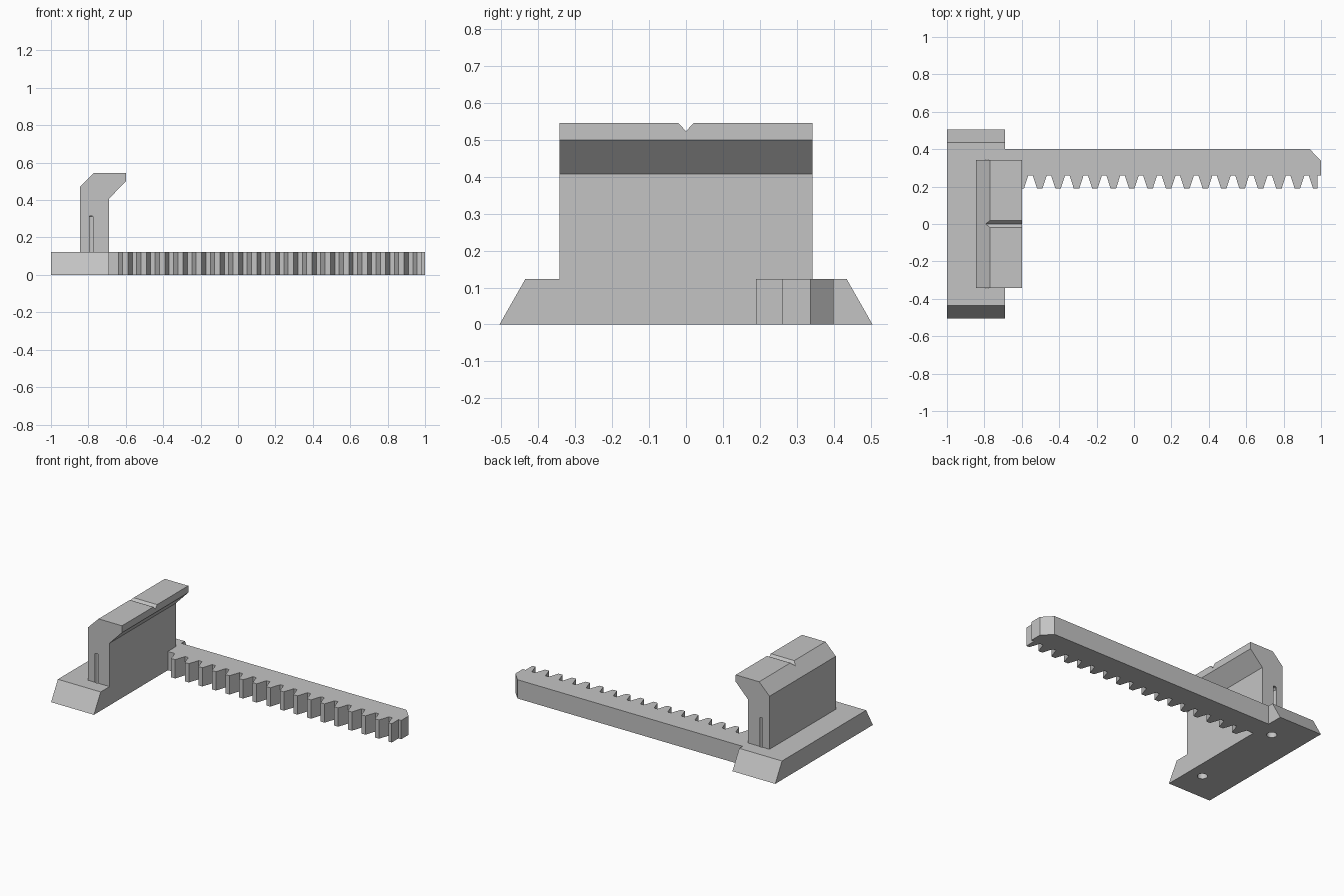
import bpy
import bmesh
from mathutils import Vector

default = bpy.data.objects.get("Cube")
if default:
    bpy.data.objects.remove(default, do_unlink=True)

grey = bpy.data.materials.new("plain grey")
grey.use_nodes = True
GREY = (0.55, 0.55, 0.55, 1)
grey.diffuse_color = GREY
grey.node_tree.nodes["Principled BSDF"].inputs["Base Color"].default_value = GREY


def add_object(name, bm):
    bmesh.ops.recalc_face_normals(bm, faces=bm.faces)
    mesh = bpy.data.meshes.new(name)
    bm.to_mesh(mesh)
    bm.free()
    mesh.materials.append(grey)
    obj = bpy.data.objects.new(name, mesh)
    bpy.context.collection.objects.link(obj)
    return obj


def extrude(name, points, axis, start, end):
    """Prism from a 2D outline swept along one axis."""
    bm = bmesh.new()
    verts = []
    for p in points:
        co = list(p)
        co.insert("xyz".index(axis), start)
        verts.append(bm.verts.new(co))
    face = bm.faces.new(verts)
    swept = bmesh.ops.extrude_face_region(bm, geom=[face])["geom"]
    offset = Vector([end - start if a == axis else 0 for a in "xyz"])
    bmesh.ops.translate(bm, vec=offset,
                        verts=[v for v in swept if isinstance(v, bmesh.types.BMVert)])
    return add_object(name, bm)


def drill(name, x, y, radius, top, segments=32):
    """Upright drill-shaped cutter with a short pointed tip."""
    bm = bmesh.new()
    rings = [(radius, -0.05), (radius, top - 0.005), (radius * 0.6, top + 0.007)]
    for (r1, z1), (r2, z2) in zip(rings, rings[1:]):
        part = bmesh.ops.create_cone(bm, cap_ends=False, segments=segments,
                                     radius1=r1, radius2=r2, depth=z2 - z1)
        bmesh.ops.translate(bm, verts=part["verts"], vec=(x, y, (z1 + z2) / 2))
    bmesh.ops.remove_doubles(bm, verts=bm.verts, dist=0.0001)
    bmesh.ops.holes_fill(bm, edges=bm.edges, sides=segments)
    return add_object(name, bm)


def cut(target, cutters):
    for cutter in cutters:
        mod = target.modifiers.new("cut", "BOOLEAN")
        mod.operation = "DIFFERENCE"
        mod.solver = "EXACT"
        mod.object = cutter
        bpy.context.view_layer.objects.active = target
        bpy.ops.object.modifier_apply(modifier=mod.name)


BASE_TOP = 0.123
BACK, INNER = -1.0, -0.69
JAW_HALF = 0.343

# Foot with sloping ends
base = extrude("base", [(-0.505, 0), (0.505, 0), (0.435, BASE_TOP), (-0.435, BASE_TOP)],
               "x", BACK, INNER)

# Upright jaw with an overhanging lip
jaw = extrude("jaw", [(-0.845, BASE_TOP), (-0.845, 0.47), (-0.77, 0.545), (-0.6, 0.545),
                      (-0.6, 0.5), (INNER, 0.407), (INNER, BASE_TOP)],
              "y", -JAW_HALF, JAW_HALF)

# Toothed rack outline
ROOT, TIP = 0.26, 0.19
PITCH, FLANK, LAND = 0.0984, 0.023, 0.029
END, TEETH = 0.98, 17
outline = [(INNER, 0.4), (INNER, ROOT)]
for i in range(TEETH):
    x = -0.64 + i * PITCH
    outline += [(x, ROOT), (x + FLANK, TIP)]
    if i < TEETH - 1:
        outline += [(x + FLANK + LAND, TIP), (x + 2 * FLANK + LAND, ROOT)]
outline += [(END, TIP), (END, ROOT), (1.0, ROOT), (1.0, 0.337), (0.94, 0.4)]
rack = extrude("toothed_rack", outline, "z", 0, BASE_TOP)

# Blind holes from below that just break through the jaw ends
holes = [drill("hole_cutter", -0.785, side * 0.3147, 0.03, 0.318) for side in (-1, 1)]
cut(base, holes)
cut(jaw, holes)

# V groove across the top of the jaw
groove = extrude("groove_cutter", [(-0.04, 0.567), (0, 0.523), (0.04, 0.567)], "x", -0.9, -0.5)
cut(jaw, [groove])

for cutter in holes + [groove]:
    bpy.data.objects.remove(cutter, do_unlink=True)
